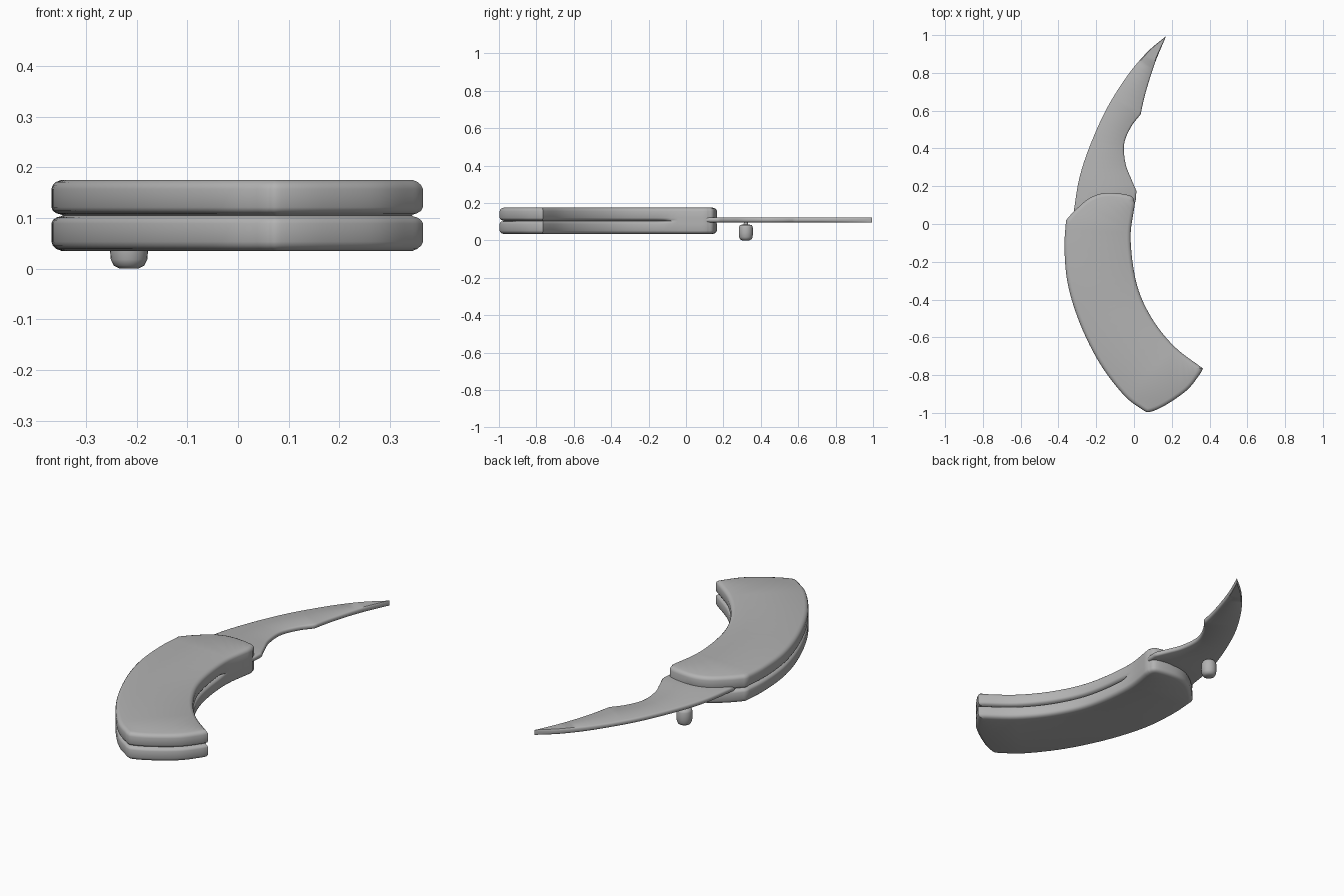
import bpy, bmesh, math
from mathutils import Vector, noise

if "Cube" in bpy.data.objects:
    bpy.data.objects.remove(bpy.data.objects["Cube"])

steel = bpy.data.materials.new("plain grey")
steel.diffuse_color = (0.45, 0.45, 0.45, 1)
steel.use_nodes = True
steel.node_tree.nodes["Principled BSDF"].inputs["Base Color"].default_value = steel.diffuse_color


def spline(pts, n=6):
    """Catmull-Rom through the points, leaving out the last one."""
    p = [Vector(q) for q in pts]
    p = [2 * p[0] - p[1]] + p + [2 * p[-1] - p[-2]]
    out = []
    for i in range(1, len(p) - 2):
        a, b, c, d = p[i - 1:i + 3]
        for k in range(n):
            t = k / n
            out.append(0.5 * (2 * b + (c - a) * t + (2 * a - 5 * b + 4 * c - d) * t * t
                              + (3 * b - a - 3 * c + d) * t ** 3))
    return out


def outline(*curves):
    return [p for c in curves for p in spline(c)]


def inset(loop, dist):
    """Move a counter-clockwise loop inwards by dist(point)."""
    out = []
    for i, p in enumerate(loop):
        e1 = (p - loop[i - 1]).normalized()
        e2 = (loop[(i + 1) % len(loop)] - p).normalized()
        n1, n2 = Vector((-e1.y, e1.x)), Vector((-e2.y, e2.x))
        m = n1 + n2
        out.append(p + m * (dist(p) / max(0.6, 1 + n1.dot(n2))))
    return out


def finish(bm, name, angle=40):
    bmesh.ops.recalc_face_normals(bm, faces=bm.faces[:])
    me = bpy.data.meshes.new(name)
    bm.to_mesh(me)
    bm.free()
    ob = bpy.data.objects.new(name, me)
    bpy.context.collection.objects.link(ob)
    me.materials.append(steel)
    bpy.ops.object.select_all(action='DESELECT')
    ob.select_set(True)
    bpy.context.view_layer.objects.active = ob
    bpy.ops.object.shade_smooth_by_angle(angle=math.radians(angle))
    return ob


def loft(name, rings, angle=40):
    """Skin stacked (loop, z) rings and cap both ends."""
    bm = bmesh.new()
    vs = [[bm.verts.new((p.x, p.y, z)) for p in loop] for loop, z in rings]
    for a, b in zip(vs, vs[1:]):
        for i in range(len(a)):
            j = (i + 1) % len(a)
            bm.faces.new((a[i], a[j], b[j], b[i]))
    caps = [bm.faces.new(vs[0]), bm.faces.new(vs[-1])]
    bmesh.ops.triangulate(bm, faces=caps)
    return finish(bm, name, angle)


# Curved handle: two rounded scales with a groove between them
handle = outline(
    [(-.36, .02), (-.368, -.13), (-.35, -.32), (-.285, -.53), (-.18, -.74), (-.05, -.91), (.055, -.99)],
    [(.055, -.99), (.085, -.995), (.165, -.96), (.28, -.88), (.345, -.80), (.365, -.765)],
    [(.365, -.765), (.215, -.65), (.095, -.50), (.015, -.32), (-.018, -.08), (.005, .11)],
    [(.005, .11), (-.02, .15), (-.14, .165), (-.23, .14), (-.31, .075), (-.36, .02)])


def groove(depth):
    # the groove stops at the solid front of the inner curve
    return lambda p: 0.0 if p.y > -.1 and p.x > -.1 else depth


MID = 0.105
half = [(0, .022, 1), (.002, .018, 1), (.004, .010, 1), (.009, .003, 1), (.016, 0, 1), (.052, 0, 0),
        (.060, .003, 0), (.066, .009, 0), (.070, .020, 0)]
levels = [(MID - h, d, g) for h, d, g in reversed(half)] + [(MID + h, d, g) for h, d, g in half[1:]]
loft("handle", [(inset(handle, groove(d) if g else (lambda p, d=d: d)), z) for z, d, g in levels])

# Hooked blade, thinner at its rim
blade = outline(
    [(.17, .995), (.07, .91), (-.035, .785), (-.145, .61), (-.235, .41), (-.29, .24), (-.32, .06)],
    [(-.32, .06), (-.2, -.05), (-.04, .0), (.005, .11), (.013, .175)],
    [(.013, .175), (-.015, .24), (-.045, .32), (-.052, .425), (-.015, .515), (.035, .58)],
    [(.035, .58), (.06, .69), (.11, .85), (.17, .995)])
rim = [(-.013, .009), (-.010, .003), (-.005, 0), (.005, 0), (.010, .003), (.013, .009)]
loft("blade", [(inset(blade, lambda p, d=d: d * min(1, (1.05 - p.y) * 3)), .11 + h) for h, d in rim])

# Thumb stud under the blade
profile = [(.018, 0), (.030, .006), (.036, .018), (.038, .040), (.037, .070), (.032, .082), (.012, .086), (.010, .1)]
loft("thumb_stud", [([Vector((-.215 + r * math.cos(a * math.pi / 12), .32 + r * math.sin(a * math.pi / 12)))
                      for a in range(24)], z) for r, z in profile], 60)
